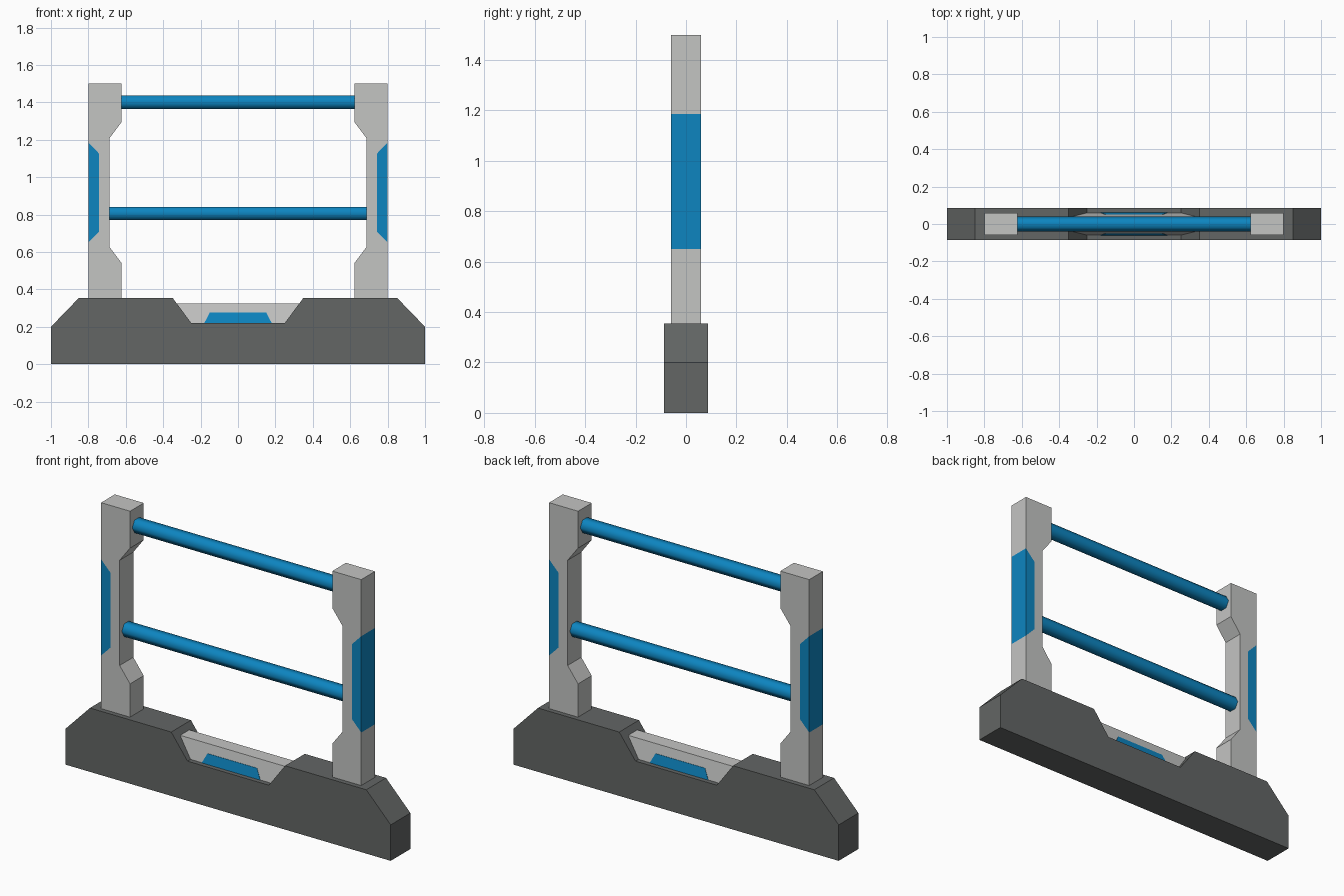
import bpy, bmesh, math
from mathutils import Matrix

if "Cube" in bpy.data.objects:
    bpy.data.objects.remove(bpy.data.objects["Cube"])


def material(name, rgb):
    m = bpy.data.materials.new(name)
    m.diffuse_color = (*rgb, 1)
    m.use_nodes = True
    m.node_tree.nodes["Principled BSDF"].inputs["Base Color"].default_value = m.diffuse_color
    return m


DARK = material("dark grey", (0.125, 0.133, 0.130))
LIGHT = material("light grey", (0.55, 0.555, 0.545))
BLUE = material("bright blue", (0.004, 0.235, 0.53))


def add_object(name, bm, mat):
    bmesh.ops.recalc_face_normals(bm, faces=bm.faces)
    me = bpy.data.meshes.new(name)
    bm.to_mesh(me)
    bm.free()
    me.materials.append(mat)
    ob = bpy.data.objects.new(name, me)
    bpy.context.collection.objects.link(ob)
    return ob


def prism(name, profile, half_y, mat):
    """Extrude an x/z profile along y."""
    bm = bmesh.new()
    face = bm.faces.new([bm.verts.new((x, -half_y, z)) for x, z in profile])
    ext = bmesh.ops.extrude_face_region(bm, geom=[face])
    verts = [v for v in ext["geom"] if isinstance(v, bmesh.types.BMVert)]
    bmesh.ops.translate(bm, vec=(0, 2 * half_y, 0), verts=verts)
    return add_object(name, bm, mat)


def tapered_block(name, bottom, top, mat):
    """Block given (half x, half y, z) at its bottom and top."""
    bm = bmesh.new()
    bmesh.ops.create_cube(bm, size=2)
    for v in bm.verts:
        hx, hy, z = top if v.co.z > 0 else bottom
        v.co = (v.co.x * hx, v.co.y * hy, z)
    return add_object(name, bm, mat)


def rail(name, half_x, z):
    """Smooth six-sided bar along x, corners pointing to front and back."""
    bm = bmesh.new()
    bmesh.ops.create_cone(bm, cap_ends=True, segments=6, radius1=0.041,
                          radius2=0.041, depth=2 * half_x)
    spin = Matrix.Rotation(math.radians(90), 4, 'Y')
    bmesh.ops.transform(bm, matrix=spin, verts=bm.verts)
    if max(v.co.y for v in bm.verts) < 0.04:
        bmesh.ops.transform(bm, matrix=Matrix.Rotation(math.radians(30), 4, 'X'),
                            verts=bm.verts)
    bmesh.ops.translate(bm, vec=(0, 0, z), verts=bm.verts)
    for f in bm.faces:
        f.smooth = len(f.verts) == 4
    for e in bm.edges:
        e.smooth = all(f.smooth for f in e.link_faces)
    return add_object(name, bm, BLUE)


# Base with sloped shoulders and a central dip
half = [(1, 0), (1, 0.2), (0.85, 0.355), (0.35, 0.355), (0.25, 0.22)]
prism("base", half + [(-x, z) for x, z in reversed(half)], 0.0865, DARK)

# Wedge in the dip and its blue badge plate
tapered_block("centre_insert", (0.25, 0.06, 0.22), (0.328, 0.04, 0.325), LIGHT)
tapered_block("centre_panel", (0.18, 0.062, 0.22), (0.152, 0.0515, 0.275), BLUE)

# Posts, notched outside for the blue panels
panel = [(0.8, 0.65), (0.8, 1.185), (0.742, 1.125), (0.742, 0.71)]
post = [(0.8, 0.355), (0.8, 0.65), (0.742, 0.71), (0.742, 1.125), (0.8, 1.185),
        (0.8, 1.5), (0.622, 1.5), (0.622, 1.295), (0.686, 1.21),
        (0.686, 0.625), (0.622, 0.54), (0.622, 0.355)]
for side, s in (("right", 1), ("left", -1)):
    prism(side + "_post", [(s * x, z) for x, z in post], 0.06, LIGHT)
    prism(side + "_post_panel", [(s * x, z) for x, z in panel], 0.06, BLUE)

# Cross rails
rail("upper_rail", 0.624, 1.4)
rail("lower_rail", 0.688, 0.806)
